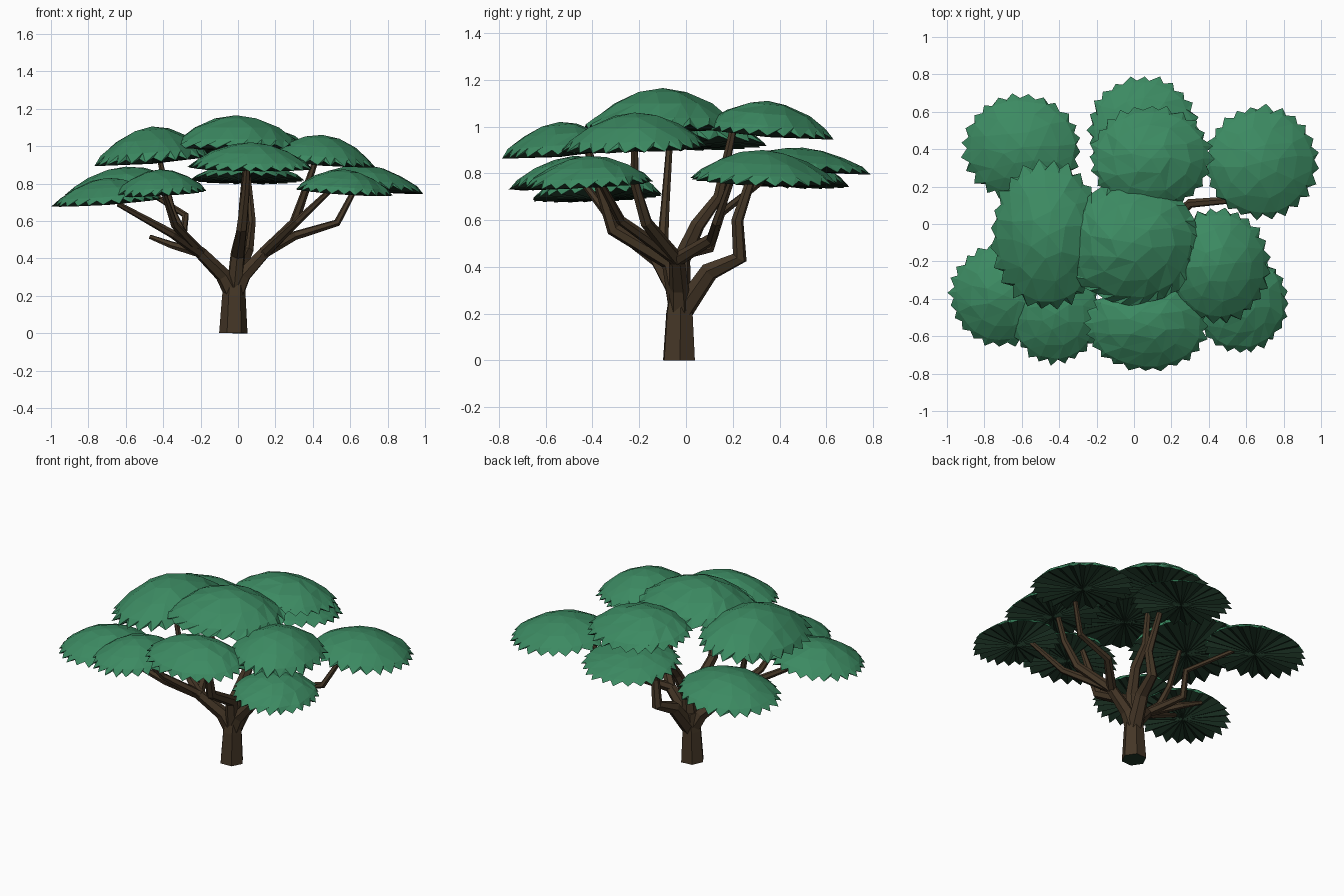
import bpy, bmesh, math, random
from mathutils import Vector

random.seed(4)
if "Cube" in bpy.data.objects:
    bpy.data.objects.remove(bpy.data.objects["Cube"], do_unlink=True)


def material(name, rgb):
    mat = bpy.data.materials.new(name)
    mat.use_nodes = True
    mat.diffuse_color = (*rgb, 1)
    mat.node_tree.nodes["Principled BSDF"].inputs["Base Color"].default_value = (*rgb, 1)
    return mat


LEAF = material("leaf green", (0.045, 0.255, 0.122))
SHADE = material("underside dark green", (0.014, 0.04, 0.022))
BARK = material("bark brown", (0.06, 0.038, 0.02))


def add_object(name, mesh, *mats):
    obj = bpy.data.objects.new(name, mesh)
    bpy.context.collection.objects.link(obj)
    for mat in mats:
        mesh.materials.append(mat)
    return obj


def limb(name, points, start, end):
    """Tapering faceted tube along a path."""
    curve = bpy.data.curves.new(name, "CURVE")
    curve.dimensions = "3D"
    curve.bevel_depth = 1
    curve.bevel_resolution = 1
    curve.use_fill_caps = True
    spline = curve.splines.new("POLY")
    spline.points.add(len(points) - 1)
    spline.use_smooth = False
    for i, (point, co) in enumerate(zip(spline.points, points)):
        point.co = (*co, 1)
        point.radius = start + (end - start) * i / (len(points) - 1)
    temp = bpy.data.objects.new(name + "_path", curve)
    bpy.context.collection.objects.link(temp)
    graph = bpy.context.evaluated_depsgraph_get()
    mesh = bpy.data.meshes.new_from_object(temp.evaluated_get(graph))
    bpy.data.objects.remove(temp, do_unlink=True)
    mesh.materials.clear()
    return add_object(name, mesh, BARK)


def stitch(bm, inner, outer):
    """Join a ring to one with twice as many points."""
    n = len(inner)
    for i in range(n):
        a, b = inner[i], inner[(i + 1) % n]
        c, d, e = outer[2 * i], outer[2 * i + 1], outer[(2 * i + 2) % (2 * n)]
        for tri in ((a, c, d), (a, d, b), (b, d, e)):
            bm.faces.new(tri)


def canopy(name, x, y, rx, ry, rim, height, teeth=0.09):
    """Shallow leaf dome with a toothed rim, leaning outward."""
    bm = bmesh.new()
    lean = Vector((x, y)).normalized() * -0.08 if teeth else Vector((0, 0))
    turn = random.random()

    def vert(radius, angle, lift):
        dx, dy = rx * radius * math.cos(angle), ry * radius * math.sin(angle)
        return bm.verts.new((x + dx, y + dy, rim + lift + lean.x * dx + lean.y * dy))

    apex = vert(0, 0, height)
    rings = []
    for count, radius in ((6, 0.32), (12, 0.63), (24, 0.88), (48, 1)):
        ring = []
        for i in range(count):
            angle = (i + turn + random.uniform(-0.2, 0.2)) * math.tau / count
            r = radius * random.uniform(0.96, 1.03)
            lift = height * (1 - radius ** 2)
            if count == 48:
                r = 1 + (random.uniform(-0.02, 0.04) if i % 2 else -teeth)
                lift = -0.012 if i % 2 else 0.01
            ring.append(vert(r, angle, lift))
        rings.append(ring)
    for i in range(6):
        bm.faces.new((apex, rings[0][i], rings[0][(i + 1) % 6]))
    for inner, outer in zip(rings, rings[1:]):
        stitch(bm, inner, outer)

    # Dark underside
    base = vert(0, 0, -0.025)
    edge = rings[-1]
    for i in range(len(edge)):
        face = bm.faces.new((edge[i], base, edge[(i + 1) % len(edge)]))
        face.material_index = 1
    bm.normal_update()
    mesh = bpy.data.meshes.new(name)
    bm.to_mesh(mesh)
    bm.free()
    return add_object(name, mesh, LEAF, SHADE)


# Trunk
trunk = limb("trunk", [(-.025, -.03, 0), (-.022, -.028, .2), (-.015, -.02, .32)], .076, .05)
trunk.data.materials.append(SHADE)
for face in trunk.data.polygons:
    if face.normal.z < -0.9:
        face.material_index = 1

# Main limbs rising from the fork
FORK = (-.02, -.025, .2)
LEFT = (.14, -.04, .43)
RIGHT = (-.2, -.12, .43)
limb("left_limb", [FORK, (.03, -.03, .31), LEFT], .05, .034)
limb("right_limb", [FORK, (-.08, -.05, .31), RIGHT], .05, .034)
limb("centre_limb", [FORK, (0, -.02, .43), (.03, .05, .58), (.03, .14, .7), (.05, .2, .98)], .048, .016)
limb("back_limb", [FORK, (.02, .1, .38), (.05, .23, .44), (.07, .22, .6), (.05, .3, .84)], .05, .018)
limb("front_limb", [FORK, (0, -.07, .42), (.02, -.31, .56), (.04, -.37, .75), (.05, -.42, .9)], .045, .016)

# Branches that carry the leaf domes
limb("left_back_branch", [LEFT, (.3, .11, .52), (.53, .13, .59), (.62, .19, .76)], .03, .015)
limb("left_front_branch", [LEFT, (.32, -.28, .6), (.5, -.37, .77)], .028, .014)
limb("left_upper_branch", [LEFT, (.3, -.17, .59), (.36, -.22, .76), (.42, -.22, .94)], .032, .015)
limb("right_front_branch", [RIGHT, (-.35, -.26, .53), (-.64, -.38, .69)], .032, .014)
limb("right_middle_branch", [RIGHT, (-.34, -.3, .58), (-.4, -.44, .76)], .028, .014)
limb("right_upper_branch", [RIGHT, (-.28, -.1, .5), (-.35, -.09, .65), (-.42, -.07, .93)], .03, .014)
limb("right_back_branch", [RIGHT, (-.3, .1, .48), (-.28, .15, .63), (-.5, .33, .77)], .028, .014)
limb("broken_branch", [RIGHT, (-.35, .03, .47), (-.47, .07, .515)], .028, .012)

# Leaf domes: centre x, y, half width, half depth, rim height, dome height
DOMES = {
    "right_back_leaves": (-.6, .41, .32, .29, .77, .12),
    "back_leaves": (.05, .5, .3, .29, .83, .08),
    "upper_back_leaves": (.09, .35, .33, .285, .98, .13),
    "left_back_leaves": (.68, .33, .31, .305, .78, .12),
    "upper_right_leaves": (-.46, -.06, .31, .4, .93, .175),
    "upper_left_leaves": (.45, -.22, .28, .31, .92, .14),
    "right_front_leaves": (-.7, -.38, .29, .28, .71, .12),
    "right_middle_leaves": (-.42, -.48, .25, .27, .76, .115),
    "front_leaves": (.07, -.54, .33, .25, .895, .125),
    "left_front_leaves": (.57, -.42, .26, .27, .765, .11),
}
for name, shape in DOMES.items():
    canopy(name, *shape)
canopy("crown_leaves", -.01, -.1, .36, .33, 1.0, .165, teeth=0.0)
